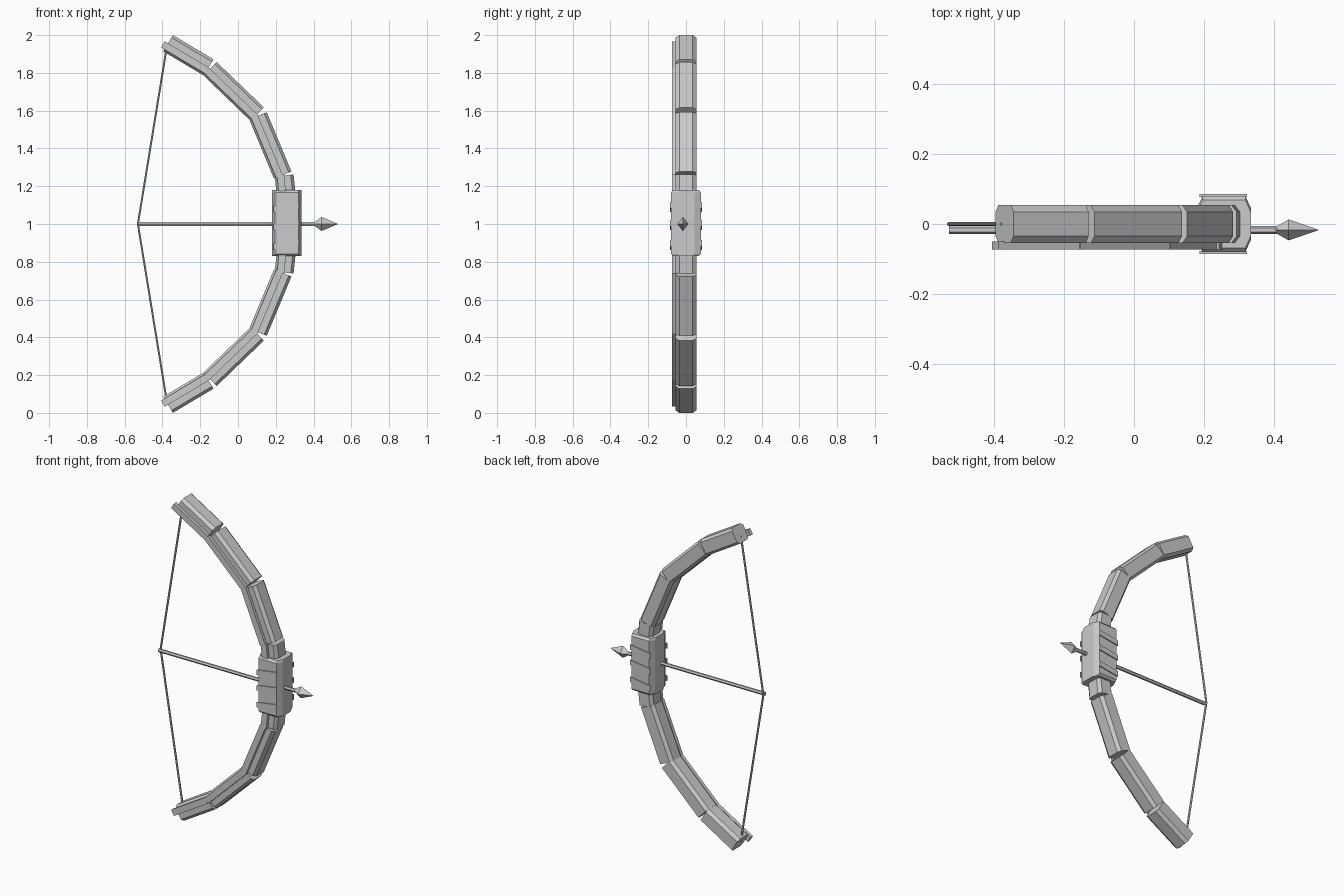
import bpy, bmesh, math
from mathutils import Vector

cube = bpy.data.objects.get("Cube")
if cube:
    bpy.data.objects.remove(cube, do_unlink=True)

grey = bpy.data.materials.new("stone_grey")
grey.use_nodes = True
grey.diffuse_color = (0.6, 0.6, 0.6, 1)
grey.node_tree.nodes["Principled BSDF"].inputs["Base Color"].default_value = (0.6, 0.6, 0.6, 1)

MID = Vector((0, 0, 1))  # bow centre height; every part is built around it


def add_object(name, bm, mirror=False):
    bmesh.ops.recalc_face_normals(bm, faces=bm.faces)
    mesh = bpy.data.meshes.new(name)
    bm.to_mesh(mesh)
    bm.free()
    mesh.materials.append(grey)
    ob = bpy.data.objects.new(name, mesh)
    ob.location = MID
    bpy.context.collection.objects.link(ob)
    if mirror:
        mod = ob.modifiers.new("lower_half", 'MIRROR')
        mod.use_axis = (False, False, True)
        mod.use_mirror_merge = False
    return ob


def loft(name, rings, mirror=False):
    """Skin a row of equal rings and cap both ends."""
    bm = bmesh.new()
    rows = [[bm.verts.new(p) for p in ring] for ring in rings]
    n = len(rows[0])
    for a, b in zip(rows, rows[1:]):
        for i in range(n):
            j = (i + 1) % n
            bm.faces.new((a[i], a[j], b[j], b[i]))
    bm.faces.new(rows[0])
    bm.faces.new(rows[-1])
    return add_object(name, bm, mirror)


def chamfered(u0, u1, v, cu, cv):
    """Rectangle with cut corners; u is depth, v is half width."""
    return [(u0 + cu, -v), (u1 - cu, -v), (u1, cv - v), (u1, v - cv),
            (u1 - cu, v), (u0 + cu, v), (u0, v - cv), (u0, cv - v)]


def limb_bar(name, start, end, profile, extra=0.0):
    """Extrude a profile from start to end, with depth measured inwards."""
    a, b = (Vector((x, 0, z)) - MID for x, z in (start, end))
    along = (b - a).normalized()
    inward = Vector((along.z, 0, -along.x))
    a -= along * extra
    loft(name, [[p + inward * u + Vector((0, v, 0)) for u, v in profile]
                for p in (a, b)], mirror=True)


def rod(name, a, b, radius, sides, mirror=False):
    a, b = Vector(a) - MID, Vector(b) - MID
    turn = (b - a).to_track_quat('Z', 'Y')
    ring = [turn @ Vector((radius * math.cos(t), radius * math.sin(t), 0))
            for t in (2 * math.pi * i / sides for i in range(sides))]
    return loft(name, [[p + v for v in ring] for p in (a, b)], mirror)


# Limb blocks and the narrow front rail that follows them
block = chamfered(0, 0.10, 0.055, 0.015, 0.02)
rail = [(0.05, -0.05), (0.05, -0.073), (0.088, -0.073), (0.088, -0.05)]
limb = {
    "tip": ((-0.345, 2.0), (-0.13, 1.872), 0.02),
    "outer": ((-0.113, 1.858), (0.137, 1.617), 0.008),
    "middle": ((0.152, 1.592), (0.283, 1.278), 0.008),
    "neck": ((0.294, 1.262), (0.306, 1.15), 0.005),
}
for part, (start, end, extra) in limb.items():
    limb_bar(part + "_block", start, end, block)
    limb_bar(part + "_rail", start, end, rail, extra)

# Grip with chamfered long edges and slightly cut ends
rings = []
for z, inset in ((-0.17, 0.012), (-0.158, 0), (0.168, 0), (0.18, 0.012)):
    ring = chamfered(0.18, 0.335, 0.08 - inset, 0.016, 0.035)
    rings.append([Vector((u, v, z)) for u, v in ring])
loft("grip", rings)

# Slanted wrap bands on the front and back of the grip
for side, label in ((-1, "front"), (1, "back")):
    for i, z in enumerate((0.09, -0.005, -0.11)):
        def band(y):
            return [Vector((x, side * y, z + h + (x - 0.2575) * 0.15))
                    for x, h in ((0.188, -0.016), (0.323, -0.016),
                                 (0.323, 0.016), (0.188, 0.016))]
        loft(f"{label}_wrap_{i + 1}", [band(0.078), band(0.086)])

# Drawn string
rod("string", (-0.53, 0, 1.0), (-0.376, 0, 1.945), 0.006, 6, mirror=True)

# Arrow shaft and four-sided head
ARROW_Y = -0.017
rod("arrow_shaft", (-0.53, ARROW_Y, 1), (0.41, ARROW_Y, 1), 0.011, 6)
bm = bmesh.new()
base, point = (bm.verts.new((x, ARROW_Y, 0)) for x in (0.39, 0.53))
waist = [bm.verts.new((0.443, ARROW_Y + dy, dz))
         for dy, dz in ((0.03, 0), (0, 0.037), (-0.03, 0), (0, -0.037))]
for i in range(4):
    for apex in (base, point):
        bm.faces.new((waist[i], waist[(i + 1) % 4], apex))
add_object("arrow_head", bm)
